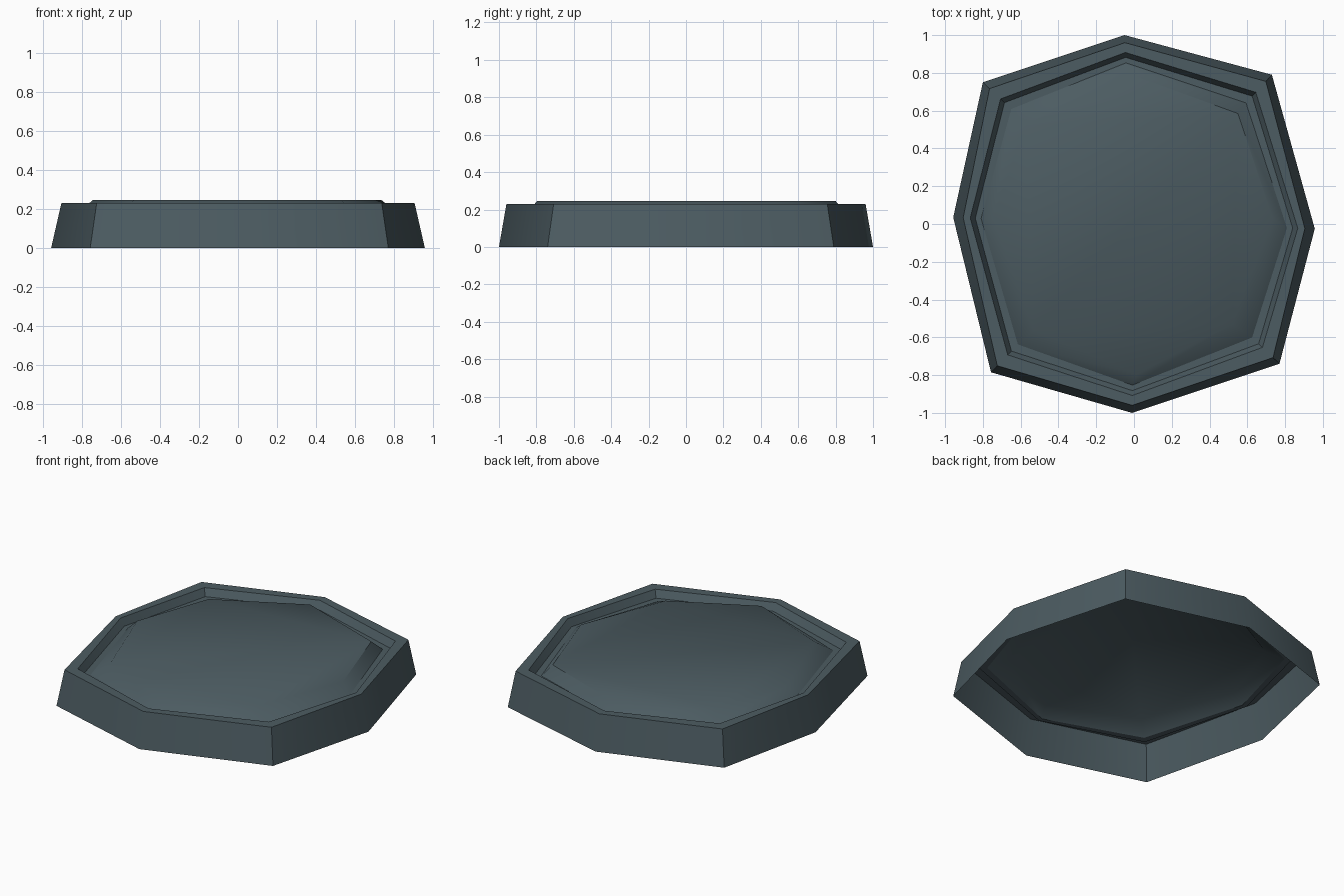
import bpy, math

if "Cube" in bpy.data.objects:
    bpy.data.objects.remove(bpy.data.objects["Cube"])

slate = bpy.data.materials.new("dark_slate")
slate.diffuse_color = (0.073, 0.107, 0.122, 1)
slate.use_nodes = True
slate.node_tree.nodes["Principled BSDF"].inputs["Base Color"].default_value = slate.diffuse_color

# Outer foot outline: points alternate between side points and diagonal corners
FOOT = [(-0.05, 1.0), (-0.80, 0.75), (-0.957, 0.035), (-0.757, -0.785),
        (-0.01, -1.0), (0.77, -0.74), (0.957, -0.025), (0.73, 0.79)]
# Raised centre panel outline, slightly irregular
PANEL = [(-0.04, 0.80), (-0.575, 0.52), (-0.745, 0.03), (-0.53, -0.565),
         (0.015, -0.795), (0.52, -0.53), (0.735, 0.03), (0.55, 0.585)]


def ring(z, kx, ky, kd):
    """Foot outline shrunk by its own factor on the sides, ends and corners."""
    out = []
    for i, (x, y) in enumerate(FOOT):
        k = kd if i % 2 else (kx if abs(x) > abs(y) else ky)
        out.append((x * k, y * k, z))
    return out


def loft(name, rings, cap=False):
    """Join neighbouring rings with quads, optionally closing the last one."""
    n = len(FOOT)
    verts = [v for r in rings for v in r]
    faces = []
    for r in range(len(rings) - 1):
        a, b = r * n, (r + 1) * n
        for i in range(n):
            j = (i + 1) % n
            faces.append((a + i, a + j, b + j, b + i))
    if cap:
        a = (len(rings) - 1) * n
        faces.append(tuple(range(a, a + n)))
    me = bpy.data.meshes.new(name)
    me.from_pydata(verts, [], faces)
    me.materials.append(slate)
    ob = bpy.data.objects.new(name, me)
    bpy.context.collection.objects.link(ob)
    bpy.ops.object.select_all(action='DESELECT')
    ob.select_set(True)
    bpy.context.view_layer.objects.active = ob
    bpy.ops.object.shade_smooth_by_angle(angle=math.radians(40))
    return ob


groove_in = ring(0.184, 0.846, 0.853, 0.812)

# Open-bottomed rim: sloped wall, flat top, inner step and groove floor
loft("rim", [
    ring(0.0, 1, 1, 1),
    ring(0.23, 0.945, 0.96, 0.956),
    ring(0.23, 0.906, 0.908, 0.883),
    ring(0.184, 0.878, 0.882, 0.857),
    groove_in,
])

# Centre panel rising from the groove on a bevelled edge
loft("centre_panel", [groove_in, [(x, y, 0.245) for x, y in PANEL]], cap=True)
